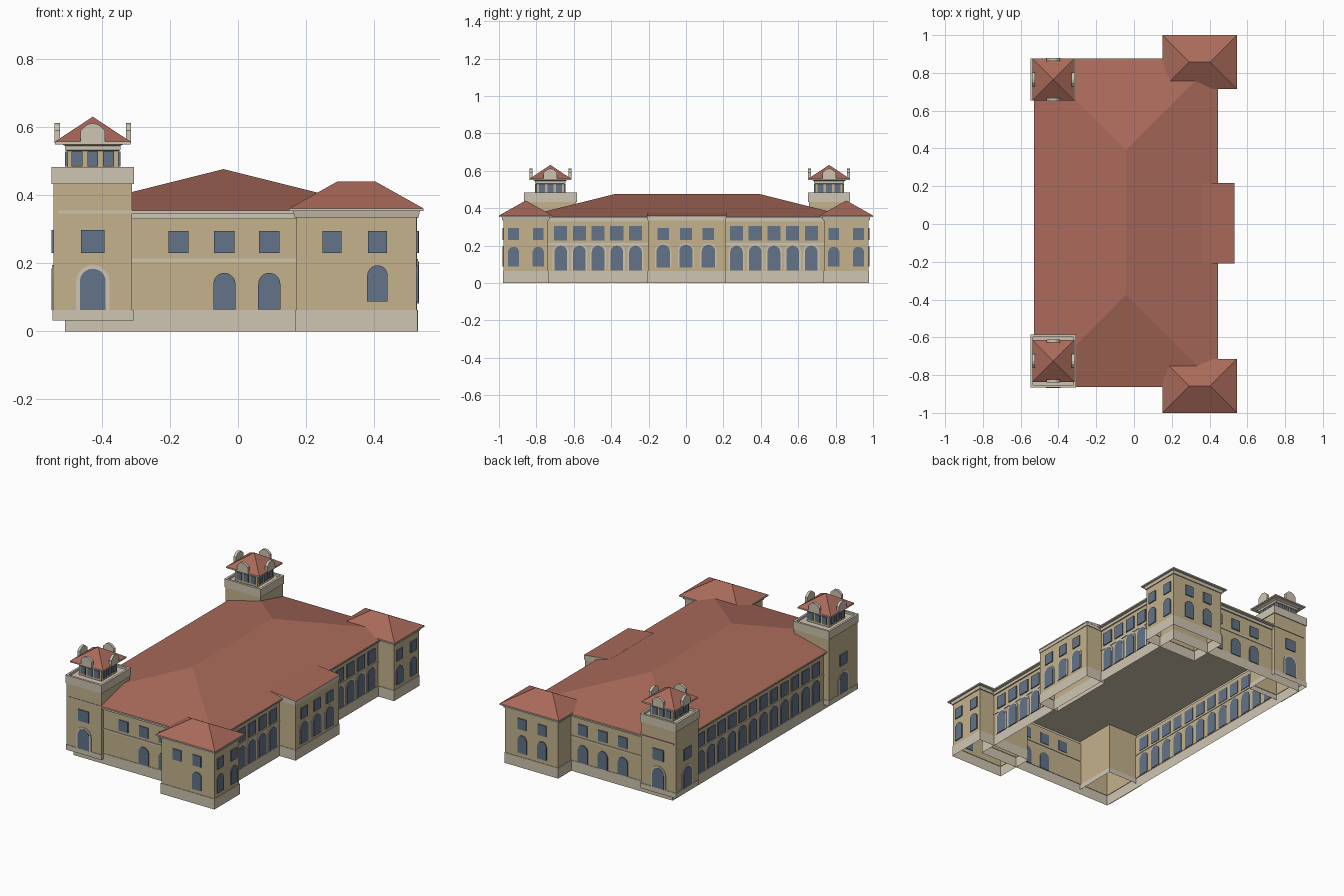
import bpy
import bmesh
import math

cube = bpy.data.objects.get("Cube")
if cube:
    bpy.data.objects.remove(cube, do_unlink=True)


def srgb(c):
    c /= 255
    return c / 12.92 if c <= 0.04045 else ((c + 0.055) / 1.055) ** 2.4


def material(name, rgb):
    m = bpy.data.materials.new(name)
    colour = (*[srgb(c) for c in rgb], 1)
    m.use_nodes = True
    m.diffuse_color = colour
    bsdf = m.node_tree.nodes["Principled BSDF"]
    bsdf.inputs["Base Color"].default_value = colour
    bsdf.inputs["Roughness"].default_value = 0.9
    return m


MATS = [material("sand_wall", (196, 178, 140)), material("pale_stone", (207, 197, 177)),
        material("clay_roof", (170, 106, 90)), material("blue_glass", (98, 115, 136))]
WALL, STONE, ROOF, GLASS = range(4)


def finish(bm, name):
    mesh = bpy.data.meshes.new(name)
    bm.to_mesh(mesh)
    bm.free()
    for m in MATS:
        mesh.materials.append(m)
    obj = bpy.data.objects.new(name, mesh)
    bpy.context.collection.objects.link(obj)
    return obj


def rect(bm, box, off, z):
    x0, x1, y0, y1 = box
    return [bm.verts.new(p) for p in ((x0 - off, y0 - off, z), (x1 + off, y0 - off, z),
                                      (x1 + off, y1 + off, z), (x0 - off, y1 + off, z))]


def shell(name, box, rings, cap=None):
    """Open-bottomed walls: rings are (offset, height, material of the band above)."""
    bm = bmesh.new()
    loops = [rect(bm, box, off, z) for off, z, _ in rings]
    for (a, b), ring in zip(zip(loops, loops[1:]), rings):
        for i in range(4):
            j = (i + 1) % 4
            bm.faces.new((a[i], a[j], b[j], b[i])).material_index = ring[2]
    if cap is not None:
        bm.faces.new(loops[-1]).material_index = cap
    return finish(bm, name)


def hip_roof(name, box, z_soffit, z_eave, z_ridge):
    """Hipped roof with a stone fascia and soffit; square plans become pyramids."""
    x0, x1, y0, y1 = box
    bm = bmesh.new()
    low, top = rect(bm, box, 0, z_soffit), rect(bm, box, 0, z_eave)
    cx, cy, h = (x0 + x1) / 2, (y0 + y1) / 2, min(x1 - x0, y1 - y0) / 2
    along_x = x1 - x0 > y1 - y0
    ends = [(x0 + h, cy), (x1 - h, cy)] if along_x else [(cx, y0 + h), (cx, y1 - h)]
    a, b = [bm.verts.new((*p, z_ridge)) for p in ends]
    bm.faces.new(low[::-1]).material_index = STONE
    for i in range(4):
        j = (i + 1) % 4
        bm.faces.new((low[i], low[j], top[j], top[i])).material_index = STONE
    s, e, n, w = [(top[i], top[(i + 1) % 4]) for i in range(4)]
    if along_x:
        slopes = [(*s, b, a), (*e, b), (*n, a, b), (*w, a)]
    else:
        slopes = [(*s, a), (*e, b, a), (*n, b), (*w, a, b)]
    for f in slopes:
        bm.faces.new(f).material_index = ROOF
    bmesh.ops.remove_doubles(bm, verts=bm.verts, dist=0.0005)
    return finish(bm, name)


def panel(bm, side, at, u, z0, z1, w, shape="square", mat=GLASS, depth=0.006, back=0.003):
    """Thin plate on a wall; side is one of +x -x +y -y and at is the wall plane."""
    r = w / 2
    if shape == "arch":
        top = [(r * math.cos(math.pi * k / 10), z1 - r + r * math.sin(math.pi * k / 10))
               for k in range(11)]
    elif shape == "gable":
        top = [(r, z1 - r * 0.6), (r * 0.45, z1 - r * 0.1), (0, z1),
               (-r * 0.45, z1 - r * 0.1), (-r, z1 - r * 0.6)]
    else:
        top = [(r, z1), (-r, z1)]
    outline = [(-r, z0), (r, z0)] + top
    sign = 1 if side[0] == "+" else -1

    def loop(d):
        n = at + sign * d
        return [bm.verts.new((n, u + p, z) if side[1] == "x" else (u + p, n, z))
                for p, z in outline]
    inner, outer = loop(-back), loop(depth)
    faces = [bm.faces.new(inner), bm.faces.new(outer)]
    for i in range(len(outline)):
        j = (i + 1) % len(outline)
        faces.append(bm.faces.new((inner[i], inner[j], outer[j], outer[i])))
    for f in faces:
        f.material_index = mat
    bmesh.ops.recalc_face_normals(bm, faces=faces)


windows, surrounds = bmesh.new(), bmesh.new()


def squares(side, at, places, w=0.06, z0=0.23, z1=0.295):
    for u in places:
        panel(windows, side, at, u, z0, z1, w)


def arches(side, at, places, w, z0, z1, frame=0):
    for u in places:
        panel(windows, side, at, u, z0, z1, w, "arch")
        if frame:
            panel(surrounds, side, at, u, z0, z1 + frame, w + 2 * frame, "arch", STONE, 0.004)


BASE = [(0.003, 0, STONE), (0.003, 0.063, STONE), (0, 0.063, WALL)]

# Main hall with string course, cornice and long hipped roof
shell("main_hall_walls", (-0.505, 0.42, -0.84, 0.85), BASE + [
    (0, 0.204, STONE), (0.004, 0.204, STONE), (0.004, 0.214, STONE), (0, 0.214, WALL),
    (0, 0.33, STONE), (0.008, 0.33, STONE), (0.008, 0.348, STONE)])
hip_roof("main_roof", (-0.53, 0.445, -0.863, 0.877), 0.347, 0.355, 0.477)

# Main hall windows
wing = [s * (0.27 + 0.1 * k) for s in (-1, 1) for k in range(5)]
squares("+x", 0.42, wing, 0.07, 0.227, 0.305)
arches("+x", 0.42, wing, 0.068, 0.066, 0.2, 0.01)
west = [-0.515 + 0.1 * k for k in range(12)]
squares("-x", -0.505, west, 0.07, 0.227, 0.305)
arches("-x", -0.505, west, 0.068, 0.066, 0.2)
bays = [-0.175, -0.04, 0.092]
for side, at, lower in (("-y", -0.84, bays[1:]), ("+y", 0.85, bays)):
    squares(side, at, bays)
    arches(side, at, lower, 0.065, 0.064, 0.172)

# Central bay with a low sloping roof running into the main roof
shell("central_bay_walls", (0.40, 0.526, -0.203, 0.211), BASE + [
    (0, 0.333, STONE), (0.004, 0.333, STONE), (0.004, 0.355, STONE)])
bay = bmesh.new()
lower = rect(bay, (0.36, 0.532, -0.208, 0.216), 0, 0.352)
upper = rect(bay, (0.36, 0.532, -0.208, 0.216), 0, 0.359)
for v in (upper[0], upper[3]):
    v.co.z = 0.377
bay.faces.new(lower[::-1]).material_index = STONE
bay.faces.new(upper).material_index = ROOF
for i in range(4):
    k = (i + 1) % 4
    bay.faces.new((lower[i], lower[k], upper[k], upper[i])).material_index = STONE
finish(bay, "central_bay_roof")
squares("+x", 0.526, (-0.122, 0, 0.12), 0.062)
arches("+x", 0.526, (-0.122, 0, 0.12), 0.072, 0.082, 0.205, 0.008)

# Corner pavilions
for end, s in (("front", -1), ("back", 1)):
    ys = sorted((s * 0.738, s * 0.976))
    shell(end + "_pavilion_walls", (0.172, 0.525, *ys), BASE + [
        (0, 0.335, STONE), (0.006, 0.335, STONE), (0.01, 0.354, STONE)])
    ys = sorted((s * 0.714, s * 1.0))
    hip_roof(end + "_pavilion_roof", (0.15, 0.546, *ys), 0.353, 0.361, 0.441)
    side = "+y" if s > 0 else "-y"
    squares(side, s * 0.976, (0.277, 0.41), 0.056)
    arches(side, s * 0.976, (0.277, 0.41) if s > 0 else (0.41,), 0.06, 0.087, 0.194)
    squares("+x", 0.525, (s * 0.79, s * 0.922), 0.058)
    arches("+x", 0.525, (s * 0.79, s * 0.922), 0.06, 0.087, 0.194)

# Towers, each with a parapet, lantern and pyramid roof
TX = -0.427
for end, cy, half, s in (("front", -0.725, 0.136, -1), ("back", 0.765, 0.107, 1)):
    shell(end + "_tower_walls", (TX - 0.116, TX + 0.116, cy - half, cy + half), [
        (0.003, 0.031, STONE), (0.003, 0.062, STONE), (0, 0.062, WALL),
        (0, 0.433, STONE), (0.005, 0.433, STONE), (0.005, 0.483, STONE),
        (-0.008, 0.483, STONE), (-0.008, 0.47, STONE)], STONE)
    side = "+y" if s > 0 else "-y"
    for d, at, u in ((side, cy + s * half, TX), ("-x", TX - 0.116, cy)):
        squares(d, at, (u,), 0.07, 0.23, 0.298)
        arches(d, at, (u,), 0.076, 0.062, 0.184, 0.011)

    # Lantern room with three openings per side
    r = 0.075
    shell(end + "_lantern_walls", (TX - r, TX + r, cy - r, cy + r), [
        (0, 0.465, WALL), (0, 0.53, STONE), (0.006, 0.533, STONE),
        (0.006, 0.545, STONE), (0.02, 0.552, STONE)])
    e = 0.111
    hip_roof(end + "_lantern_roof", (TX - e, TX + e, cy - e, cy + e), 0.55, 0.558, 0.631)
    gables = bmesh.new()
    for d, c, u in (("-x", TX, cy), ("+x", TX, cy), ("-y", cy, TX), ("+y", cy, TX)):
        sign = 1 if d[0] == "+" else -1
        squares(d, c + sign * r, (u - 0.046, u, u + 0.046), 0.032, 0.484, 0.529)
        panel(gables, d, c + sign * e, u, 0.553, 0.612, 0.072, "gable", STONE, 0.002, 0.014)
    finish(gables, end + "_lantern_gables")

finish(windows, "window_panes")
finish(surrounds, "arch_surrounds")
